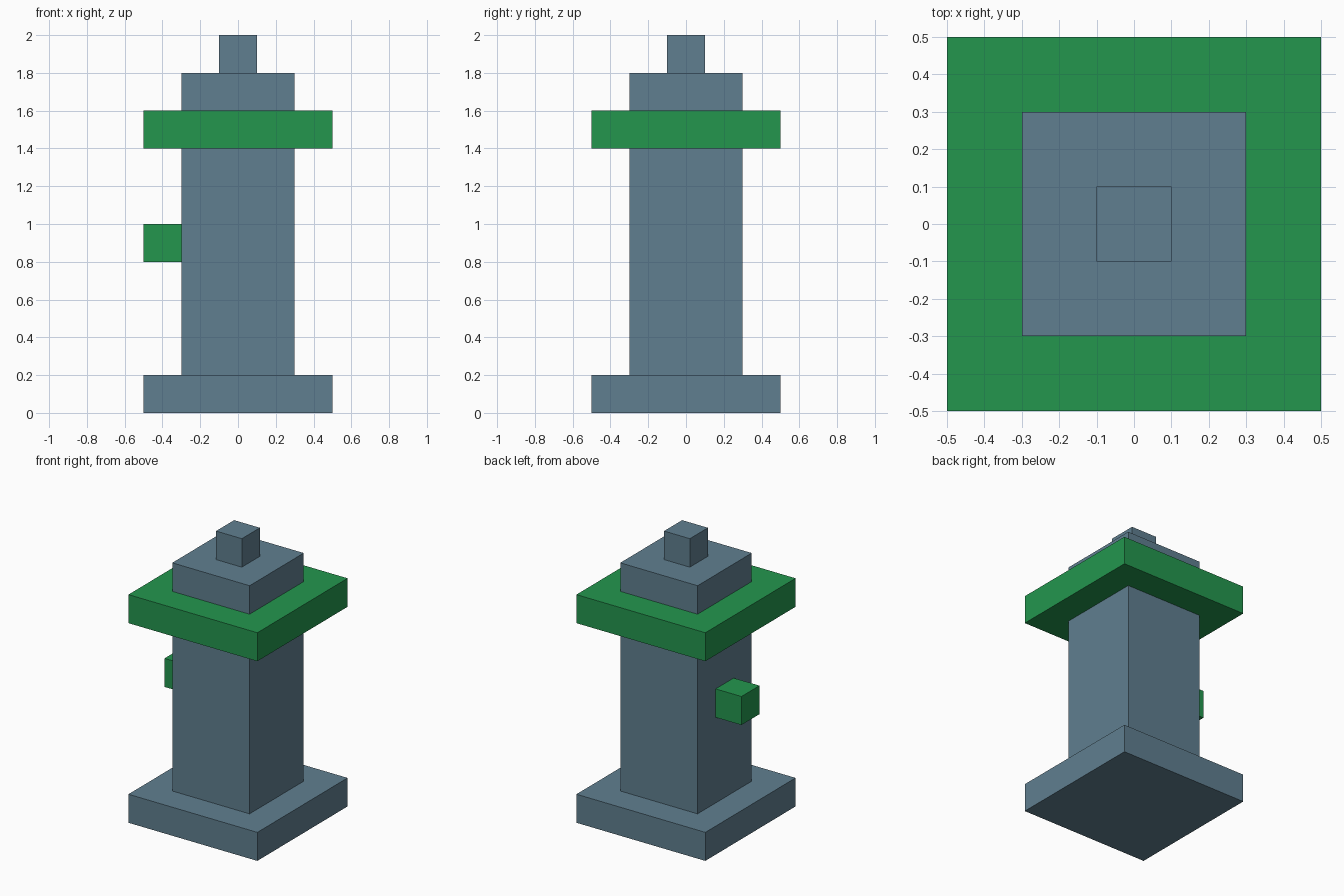
import bpy

if "Cube" in bpy.data.objects:
    bpy.data.objects.remove(bpy.data.objects["Cube"])


def material(name, rgb):
    mat = bpy.data.materials.new(name)
    mat.diffuse_color = (*rgb, 1.0)
    mat.use_nodes = True
    mat.node_tree.nodes["Principled BSDF"].inputs["Base Color"].default_value = mat.diffuse_color
    return mat


def box(name, centre, size, mat):
    bpy.ops.mesh.primitive_cube_add(size=1, location=centre)
    obj = bpy.context.object
    obj.name = name
    obj.scale = size
    bpy.ops.object.transform_apply(location=False, rotation=False, scale=True)
    obj.data.materials.append(mat)
    return obj


slate = material("slate_blue", (0.117, 0.212, 0.279))
green = material("green", (0.017, 0.305, 0.076))

# Stacked square tiers: name, width, bottom, top, colour
tiers = [
    ("base_plate", 1.0, 0.0, 0.2, slate),
    ("barrel", 0.6, 0.2, 1.4, slate),
    ("collar", 1.0, 1.4, 1.6, green),
    ("cap", 0.6, 1.6, 1.8, slate),
    ("top_knob", 0.2, 1.8, 2.0, slate),
]
for name, width, low, high, mat in tiers:
    box(name, (0, 0, (low + high) / 2), (width, width, high - low), mat)

# Single outlet on the left side of the barrel
box("side_outlet", (-0.4, 0, 0.9), (0.2, 0.2, 0.2), green)
